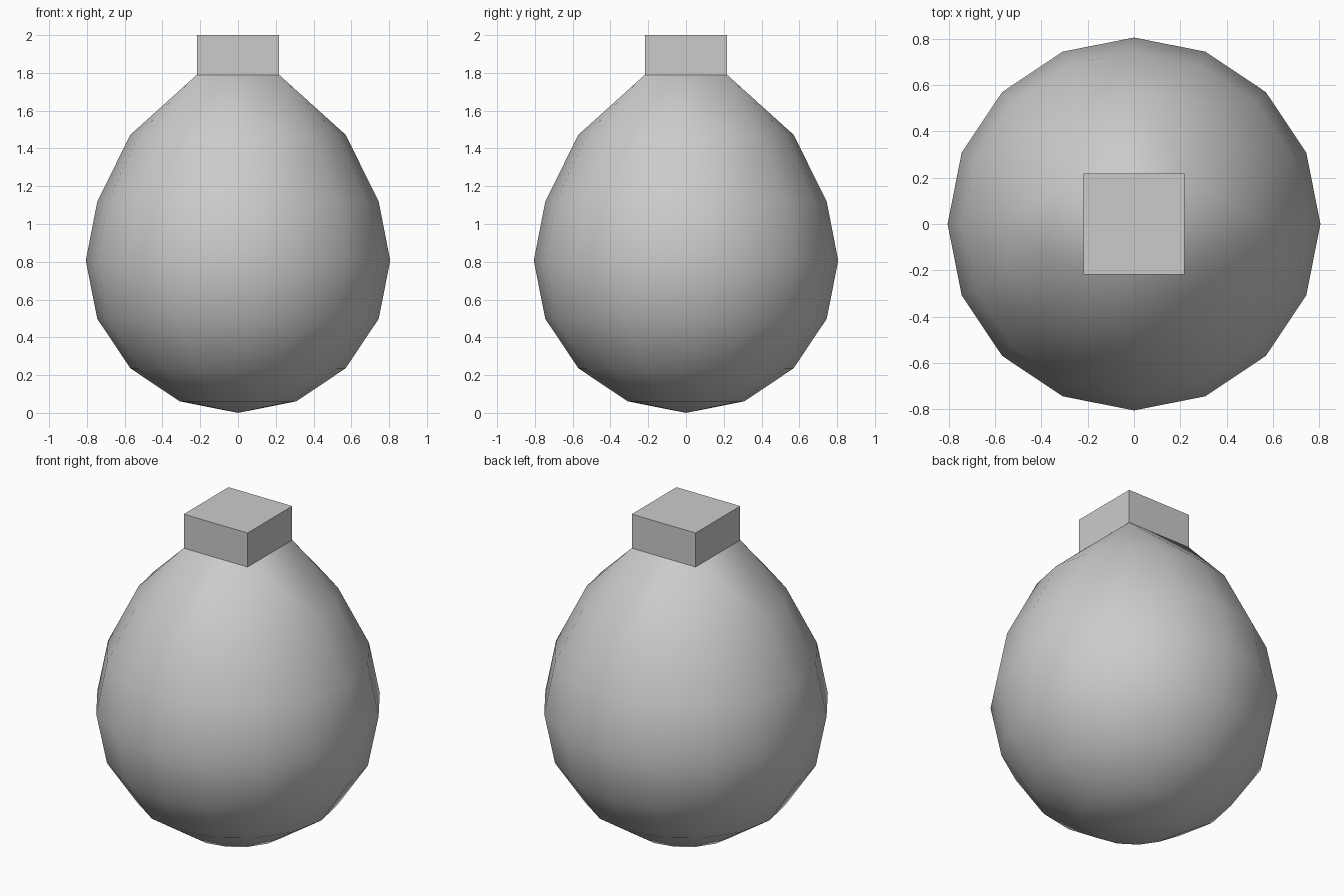
import bpy, bmesh, math

if "Cube" in bpy.data.objects:
    bpy.data.objects.remove(bpy.data.objects["Cube"])

SEG = 16
R = 0.806
NECK = 0.218
bm = bmesh.new()

# Round body: rings of a 16-sided sphere, shoulder ring pulled up
tip = bm.verts.new((0, 0, 0))
rings = []
for i in range(1, 7):
    a = math.radians(22.5 * i)
    r, z = R * math.sin(a), R * (1 - math.cos(a))
    if i == 5:
        z = 1.12
    if i == 6:
        z = 1.472
    rings.append([bm.verts.new((r * math.cos(k * math.tau / SEG),
                                r * math.sin(k * math.tau / SEG), z))
                  for k in range(SEG)])
for k in range(SEG):
    n = (k + 1) % SEG
    bm.faces.new((tip, rings[0][n], rings[0][k]))
    for lo, hi in zip(rings, rings[1:]):
        bm.faces.new((lo[k], lo[n], hi[n], hi[k]))

# Square neck: each corner fans out to a quarter of the shoulder ring
corners = [(1, 1), (-1, 1), (-1, -1), (1, -1)]
base = [bm.verts.new((x * NECK, y * NECK, 1.79)) for x, y in corners]
top = [bm.verts.new((x * NECK, y * NECK, 2.0)) for x, y in corners]
shoulder = rings[-1]
for c in range(4):
    n = (c + 1) % 4
    for k in range(4):
        bm.faces.new((base[c], shoulder[c * 4 + k], shoulder[(c * 4 + k + 1) % SEG]))
    bm.faces.new((base[c], shoulder[(c * 4 + 4) % SEG], base[n]))
    bm.faces.new((base[c], base[n], top[n], top[c]))
bm.faces.new(top)
bmesh.ops.recalc_face_normals(bm, faces=bm.faces)

mesh = bpy.data.meshes.new("flask_body")
bm.to_mesh(mesh)
bm.free()
body = bpy.data.objects.new("flask_body", mesh)
bpy.context.collection.objects.link(body)

# Smooth body, sharp neck edges
bpy.context.view_layer.objects.active = body
body.select_set(True)
bpy.ops.object.shade_smooth_by_angle(angle=math.radians(40))
